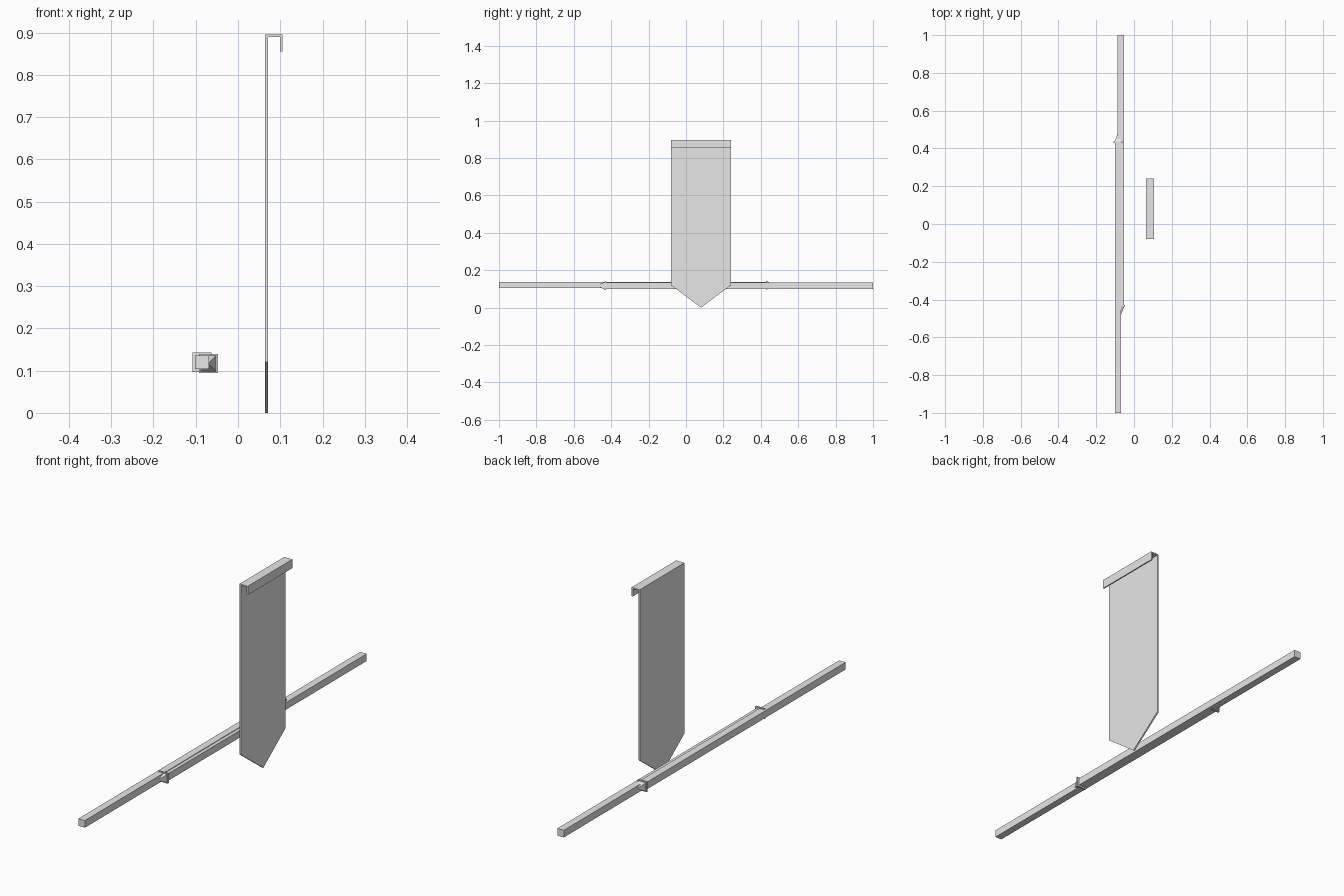
import bpy, bmesh
from mathutils import Vector

if "Cube" in bpy.data.objects:
    bpy.data.objects.remove(bpy.data.objects["Cube"])

grey = bpy.data.materials.new("plain grey")
grey.diffuse_color = (0.8, 0.8, 0.8, 1)
grey.use_nodes = True
grey.node_tree.nodes["Principled BSDF"].inputs["Base Color"].default_value = grey.diffuse_color


def finish(name, bm):
    bmesh.ops.recalc_face_normals(bm, faces=bm.faces)
    mesh = bpy.data.meshes.new(name)
    bm.to_mesh(mesh)
    bm.free()
    mesh.materials.append(grey)
    obj = bpy.data.objects.new(name, mesh)
    bpy.context.collection.objects.link(obj)
    return obj


def extrude(name, outline, offset):
    """Solid made by sweeping a flat outline along an offset."""
    bm = bmesh.new()
    face = bm.faces.new([bm.verts.new(p) for p in outline])
    swept = bmesh.ops.extrude_face_region(bm, geom=[face])
    verts = [v for v in swept["geom"] if isinstance(v, bmesh.types.BMVert)]
    bmesh.ops.translate(bm, verts=verts, vec=Vector(offset))
    return finish(name, bm)


def square_y(cx, cz, half, y):
    return [(cx + sx * half, y, cz + sz * half)
            for sx, sz in ((-1, -1), (1, -1), (1, 1), (-1, 1))]


def pole(label, cx, cz, d):
    """Square pole running from y = -d to a collar and spike at y = 0.44 d."""
    extrude(label + "_pole", square_y(cx, cz, 0.0163, -d), (0, 1.436 * d, 0))
    # thin collar
    extrude(label + "_collar", square_y(cx, cz, 0.0228, 0.429 * d), (0, 0.008 * d, 0))
    # pyramid spike
    bm = bmesh.new()
    base = [bm.verts.new(p) for p in square_y(cx, cz, 0.0185, 0.437 * d)]
    tip = bm.verts.new((cx, 0.482 * d, cz))
    bm.faces.new(base)
    for i in range(4):
        bm.faces.new((base[i], base[(i + 1) % 4], tip))
    finish(label + "_spike", bm)


# two poles lying side by side, pointing opposite ways
pole("left", -0.085, 0.120, 1)
pole("right", -0.070, 0.117, -1)

# hanging banner with a pointed lower edge
extrude("banner",
        [(0.064, y, z) for y, z in
         ((-0.08, 0.89), (-0.08, 0.12), (0.08, 0.0), (0.24, 0.12), (0.24, 0.89))],
        (0.007, 0, 0))

# folded channel along the top of the banner
extrude("top_channel",
        [(x, -0.08, z) for x, z in
         ((0.064, 0.855), (0.064, 0.895), (0.105, 0.895), (0.105, 0.855),
          (0.099, 0.855), (0.099, 0.889), (0.071, 0.889), (0.071, 0.855))],
        (0, 0.32, 0))
